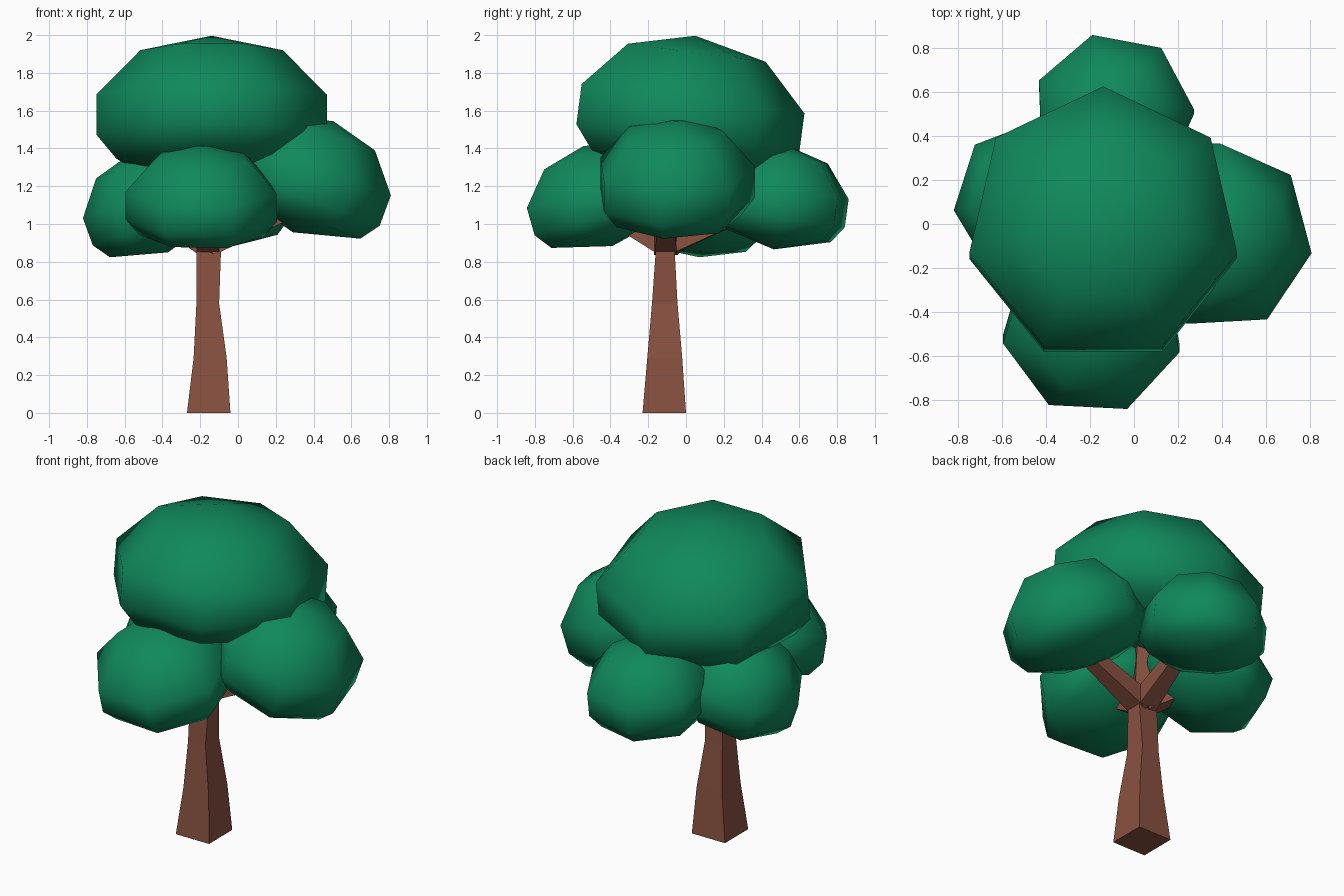
import bpy, bmesh, math
from mathutils import Vector, Matrix

if "Cube" in bpy.data.objects:
    bpy.data.objects.remove(bpy.data.objects["Cube"])


def material(name, rgb):
    m = bpy.data.materials.new(name)
    m.diffuse_color = (*rgb, 1)
    m.use_nodes = True
    m.node_tree.nodes["Principled BSDF"].inputs["Base Color"].default_value = m.diffuse_color
    return m


GREEN = material("leaf green", (0.005, 0.25, 0.107))
BROWN = material("bark brown", (0.25, 0.083, 0.052))


def loft(name, rings, mat, smooth=False, bottom=None, top=None):
    """Skin a stack of rings; the ends are closed with a pole point or a flat cap."""
    bm = bmesh.new()
    vs = [[bm.verts.new(p) for p in ring] for ring in rings]
    n = len(vs[0])
    for a, b in zip(vs, vs[1:]):
        for i in range(n):
            j = (i + 1) % n
            bm.faces.new((a[i], a[j], b[j], b[i]))
    for ring, pole in ((vs[0], bottom), (vs[-1], top)):
        if pole is None:
            bm.faces.new(ring)
        else:
            tip = bm.verts.new(pole)
            for i in range(n):
                bm.faces.new((ring[i], ring[(i + 1) % n], tip))
    bmesh.ops.recalc_face_normals(bm, faces=bm.faces)
    for f in bm.faces:
        f.smooth = smooth
    me = bpy.data.meshes.new(name)
    bm.to_mesh(me)
    bm.free()
    me.materials.append(mat)
    ob = bpy.data.objects.new(name, me)
    bpy.context.collection.objects.link(ob)
    return ob


# Seven-sided leaf clump with a flattened underside, leaning outwards
PROFILE = [(0.80, -0.60), (0.97, -0.30), (0.97, 0.21), (0.60, 0.79)]


def clump(name, centre, radius, height, start, lean, axis):
    rot = Matrix.Translation(centre) @ Matrix.Rotation(math.radians(lean), 4, axis)
    angles = [math.radians(start) + math.tau * i / 7 for i in range(7)]
    rings = [[rot @ Vector((r * radius * math.cos(a), r * radius * math.sin(a), h * height))
              for a in angles] for r, h in PROFILE]
    loft(name, rings, GREEN, True,
         rot @ Vector((0, 0, -0.87 * height)), rot @ Vector((0, 0, height)))


clump("top_leaves", (-0.14, -0.005, 1.58), 0.645, 0.42, 90, -7.5, 'X')
clump("right_leaves", (0.39, -0.06, 1.23), 0.44, 0.335, 93, 20, 'Y')
clump("left_leaves", (-0.46, 0.106, 1.095), 0.375, 0.30, 84, -20, 'Y')
clump("front_leaves", (-0.19, -0.46, 1.13), 0.425, 0.295, 87, 16, 'X')
clump("back_leaves", (-0.095, 0.50, 1.12), 0.38, 0.295, 105, -8, 'X')

# Square tapering trunk: z, x range, y range
SECTIONS = [(0, -0.27, -0.04, -0.23, 0.0), (0.29, -0.235, -0.06, -0.205, -0.02),
            (0.58, -0.22, -0.10, -0.18, -0.045), (0.86, -0.22, -0.09, -0.16, -0.06),
            (0.94, -0.20, -0.10, -0.16, -0.06)]
loft("trunk", [[(x0, y0, z), (x1, y0, z), (x1, y1, z), (x0, y1, z)]
               for z, x0, x1, y0, y1 in SECTIONS], BROWN)


# Square branches reaching from the trunk top into each clump
def branch(name, end, w0=0.06, w1=0.042):
    a, b = Vector((-0.155, -0.11, 0.89)), Vector(end)
    d = (b - a).normalized()
    side = d.cross(Vector((0, 0, 1))).normalized()
    up = side.cross(d)
    loft(name, [[p + w * (s * side + t * up) for s, t in ((-1, -1), (1, -1), (1, 1), (-1, 1))]
                for p, w in ((a, w0), (b, w1))], BROWN)


branch("right_branch", (0.25, -0.10, 1.06))
branch("back_branch", (-0.11, 0.28, 1.05))
branch("left_branch", (-0.42, 0.03, 1.05))
branch("front_branch", (-0.18, -0.40, 1.05))
branch("centre_branch", (-0.14, -0.08, 1.40))
